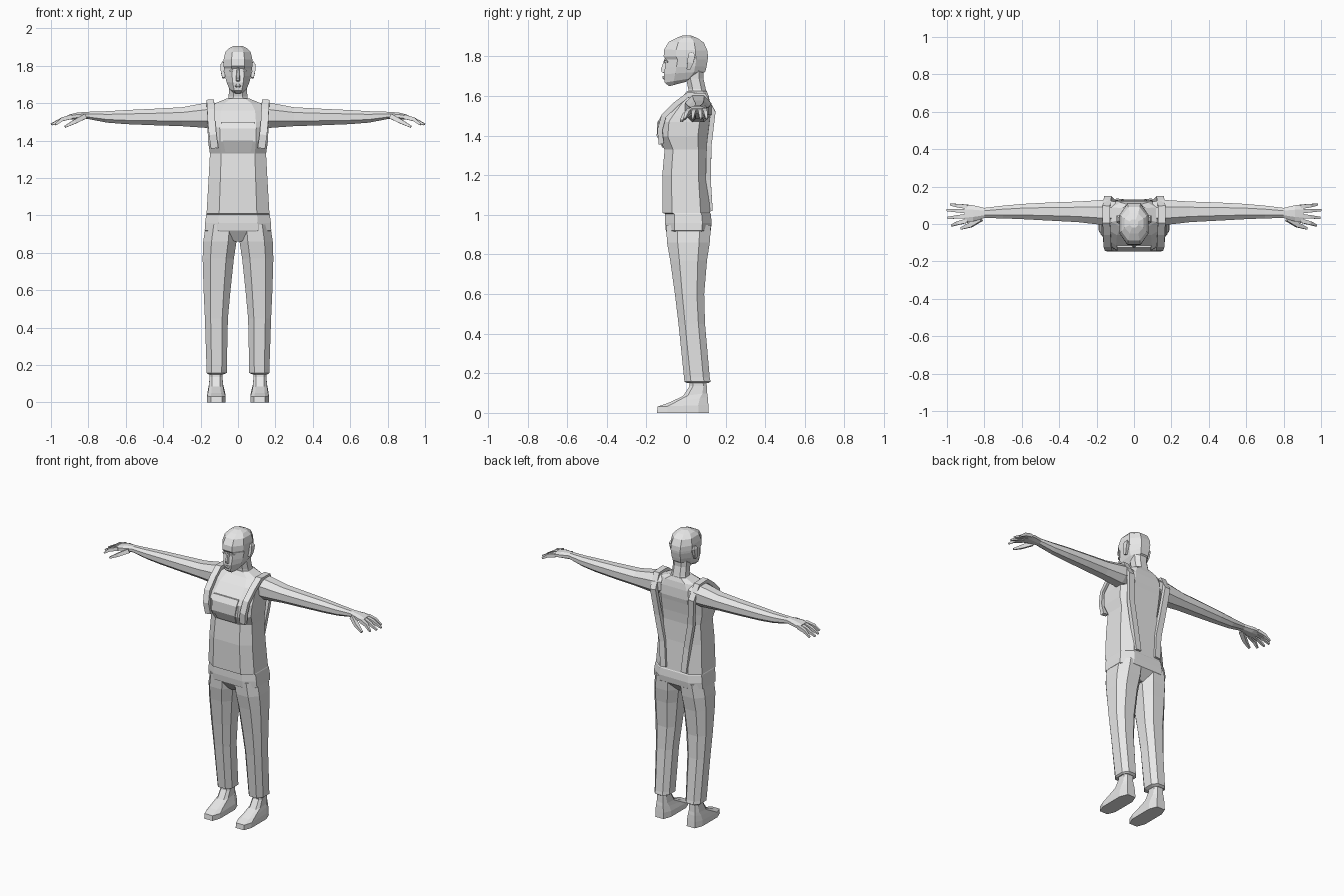
import bpy, bmesh
from mathutils import Vector

grey = bpy.data.materials.new("plain grey")
grey.diffuse_color = (0.8, 0.8, 0.8, 1)


def loft(name, rings, mirror=False):
    """Skin a list of equal-length point rings, cap both ends."""
    bm = bmesh.new()
    vs = [[bm.verts.new(p) for p in r] for r in rings]
    n = len(vs[0])
    for a, b in zip(vs, vs[1:]):
        for i in range(n):
            j = (i + 1) % n
            bm.faces.new((a[i], a[j], b[j], b[i]))
    bm.faces.new(vs[0][::-1])
    bm.faces.new(vs[-1])
    bmesh.ops.recalc_face_normals(bm, faces=bm.faces)
    me = bpy.data.meshes.new(name)
    bm.to_mesh(me)
    bm.free()
    me.materials.append(grey)
    ob = bpy.data.objects.new(name, me)
    bpy.context.collection.objects.link(ob)
    if mirror:
        ob.modifiers.new("Mirror", 'MIRROR').use_mirror_merge = False
    return ob


def octagon(c):
    return [(-c, -1), (c, -1), (1, -c), (1, c), (c, 1), (-c, 1), (-1, c), (-1, -c)]


def level(zf, zb, x0, x1, yf, yb, c=0.5):
    """Horizontal eight-sided ring; height runs from zf in front to zb behind."""
    return [((x0 + x1) / 2 + u * (x1 - x0) / 2, (yf + yb) / 2 + v * (yb - yf) / 2,
             zf + (zb - zf) * (v + 1) / 2) for u, v in octagon(c)]


def upright(x, y0, y1, z0, z1, c=0.45):
    """Eight-sided ring across the x axis."""
    return [(x, (y0 + y1) / 2 + u * (y1 - y0) / 2, (z0 + z1) / 2 + v * (z1 - z0) / 2)
            for u, v in octagon(c)]


def strip(name, pts, side, widths, thicks):
    """Sweep a rectangle along a path, its width along the side axis."""
    pts = [Vector(p) for p in pts]
    rings = []
    for i, p in enumerate(pts):
        t = (pts[min(i + 1, len(pts) - 1)] - pts[max(i - 1, 0)]).normalized()
        s = Vector(side)
        s = (s - t * s.dot(t)).normalized()
        n = t.cross(s)
        w, h = widths[min(i, len(widths) - 1)] / 2, thicks[min(i, len(thicks) - 1)] / 2
        rings.append([p + s * a * w + n * b * h for a, b in ((-1, -1), (1, -1), (1, 1), (-1, 1))])
    return loft(name, rings, True)


# torso: hips, waist, raised bib front, bust, shoulders (z, half width, front, back)
torso = [(0.86, 0.025, -0.06, 0.07), (0.92, 0.178, -0.102, 0.125), (0.96, 0.176, -0.106, 0.13),
         (1.005, 0.17, -0.105, 0.125), (1.01, 0.168, -0.118, 0.122), (1.2, 0.157, -0.12, 0.108),
         (1.33, 0.15, -0.108, 0.105), (1.395, 0.16, -0.142, 0.11), (1.47, 0.163, -0.138, 0.12),
         (1.5, 0.16, -0.115, 0.125), (1.56, 0.152, -0.06, 0.122), (1.6, 0.12, -0.015, 0.115),
         (1.625, 0.06, 0.005, 0.105)]
loft("torso", [level(z, z, -w, w, f, b, 0.6) for z, w, f, b in torso])

# bib top panel
bib = [(1.34, 0.068, -0.12), (1.4, 0.08, -0.148), (1.465, 0.09, -0.146), (1.5, 0.09, -0.125)]
loft("bib_panel", [[(-w, y, z), (w, y, z), (w, y + 0.03, z), (-w, y + 0.03, z)] for z, w, y in bib])

# trouser legs with a turned cuff
leg = [(0.15, 0.078, 0.158, 0.008, 0.112), (0.158, 0.06, 0.168, -0.008, 0.124),
       (0.178, 0.06, 0.168, -0.01, 0.12), (0.45, 0.054, 0.177, -0.038, 0.096),
       (0.6, 0.04, 0.184, -0.056, 0.092), (0.77, 0.022, 0.189, -0.08, 0.106),
       (0.86, 0.008, 0.186, -0.096, 0.12), (0.95, 0.002, 0.172, -0.1, 0.126)]
loft("trouser_leg", [level(z, z, *r, 0.5) for z, *r in leg], True)

# shoes and ankles
shoe = [(0, 0, 0.066, 0.165, -0.147, 0.115), (0.032, 0.04, 0.066, 0.165, -0.143, 0.113),
        (0.05, 0.08, 0.074, 0.16, -0.09, 0.11), (0.085, 0.1, 0.08, 0.155, -0.015, 0.107),
        (0.135, 0.135, 0.083, 0.152, 0.018, 0.105), (0.18, 0.18, 0.083, 0.152, 0.02, 0.102)]
loft("shoe", [level(*r, 0.6) for r in shoe], True)

# arms and palms (x, y range, z range)
arm = [(0.1, 0.0, 0.12, 1.48, 1.6), (0.17, -0.005, 0.128, 1.468, 1.602), (0.3, 0.01, 0.12, 1.477, 1.578),
       (0.45, 0.018, 0.115, 1.482, 1.57), (0.6, 0.026, 0.107, 1.488, 1.563),
       (0.7, 0.03, 0.098, 1.496, 1.557), (0.8, 0.032, 0.086, 1.515, 1.554),
       (0.86, 0.014, 0.1, 1.512, 1.55), (0.905, 0.008, 0.104, 1.512, 1.538)]
loft("arm", [upright(*r) for r in arm], True)

# fingers and thumb
for i, (y0, y1, tip) in enumerate([(0.018, -0.008, 0.975), (0.043, 0.033, 0.995),
                                   (0.068, 0.074, 1.0), (0.092, 0.104, 0.98)]):
    strip("finger_%d" % (i + 1), [(0.89, y0, 1.527), (0.94, (y0 + y1) / 2, 1.514), (tip, y1, 1.486)],
          (0, 1, 0), (0.023, 0.019, 0.011), (0.024, 0.02, 0.01))
strip("thumb", [(0.82, 0.03, 1.528), (0.875, -0.006, 1.5), (0.925, -0.024, 1.474)],
      (0, 1, 0), (0.03, 0.025, 0.012), (0.026, 0.022, 0.011))

# shoulder straps, from bib over shoulder to the back of the waist
strip("strap", [(0.125, -0.125, 1.36), (0.135, -0.132, 1.43), (0.142, -0.112, 1.5), (0.145, -0.05, 1.56),
                (0.148, 0.01, 1.606), (0.148, 0.09, 1.604), (0.14, 0.136, 1.52), (0.122, 0.116, 1.35),
                (0.09, 0.112, 1.18), (0.075, 0.122, 1.02)],
      (1, 0, 0), (0.04,), (0.026,))

# neck
neck = [(1.6, 1.6, 0.058, 0.01, 0.11), (1.635, 1.635, 0.05, 0.012, 0.1),
        (1.69, 1.69, 0.048, 0.0, 0.088), (1.73, 1.73, 0.05, -0.01, 0.09)]
loft("neck", [level(a, b, -w, w, f, k) for a, b, w, f, k in neck])

# head
head = [(1.65, 1.672, 0.026, -0.085, 0.0), (1.668, 1.695, 0.046, -0.108, 0.06),
        (1.71, 1.725, 0.062, -0.112, 0.098), (1.745, 1.75, 0.07, -0.106, 0.104),
        (1.785, 1.785, 0.075, -0.1, 0.11), (1.8, 1.8, 0.077, -0.113, 0.111),
        (1.835, 1.83, 0.077, -0.11, 0.108), (1.873, 1.87, 0.068, -0.088, 0.09),
        (1.893, 1.893, 0.05, -0.05, 0.058), (1.906, 1.906, 0.022, -0.018, 0.025)]
loft("head", [level(a, b, -w, w, f, k, 0.45) for a, b, w, f, k in head])

# nose and lips
nose = [(1.79, 0.007, -0.108), (1.735, 0.013, -0.127), (1.72, 0.016, -0.122), (1.715, 0.012, -0.108)]
loft("nose", [[(-w, -0.095, z), (w, -0.095, z), (w * 0.5, y, z), (-w * 0.5, y, z)] for z, w, y in nose])
lips = [(1.683, 0.014, -0.113), (1.692, 0.022, -0.12), (1.702, 0.012, -0.118)]
loft("lips", [[(-w, -0.1, z), (w, -0.1, z), (w * 0.5, y, z), (-w * 0.5, y, z)] for z, w, y in lips])

# eyes and ears
strip("eye", [(0.018, -0.102, 1.773), (0.03, -0.103, 1.775), (0.043, -0.092, 1.774)],
      (0, 0, 1), (0.006, 0.014, 0.006), (0.01,))
strip("ear", [(0.077, 0.012, 1.735), (0.083, 0.022, 1.77), (0.084, 0.028, 1.805), (0.08, 0.026, 1.82)],
      (0, 1, 0), (0.018, 0.03, 0.036, 0.02), (0.014, 0.018, 0.018, 0.01))
